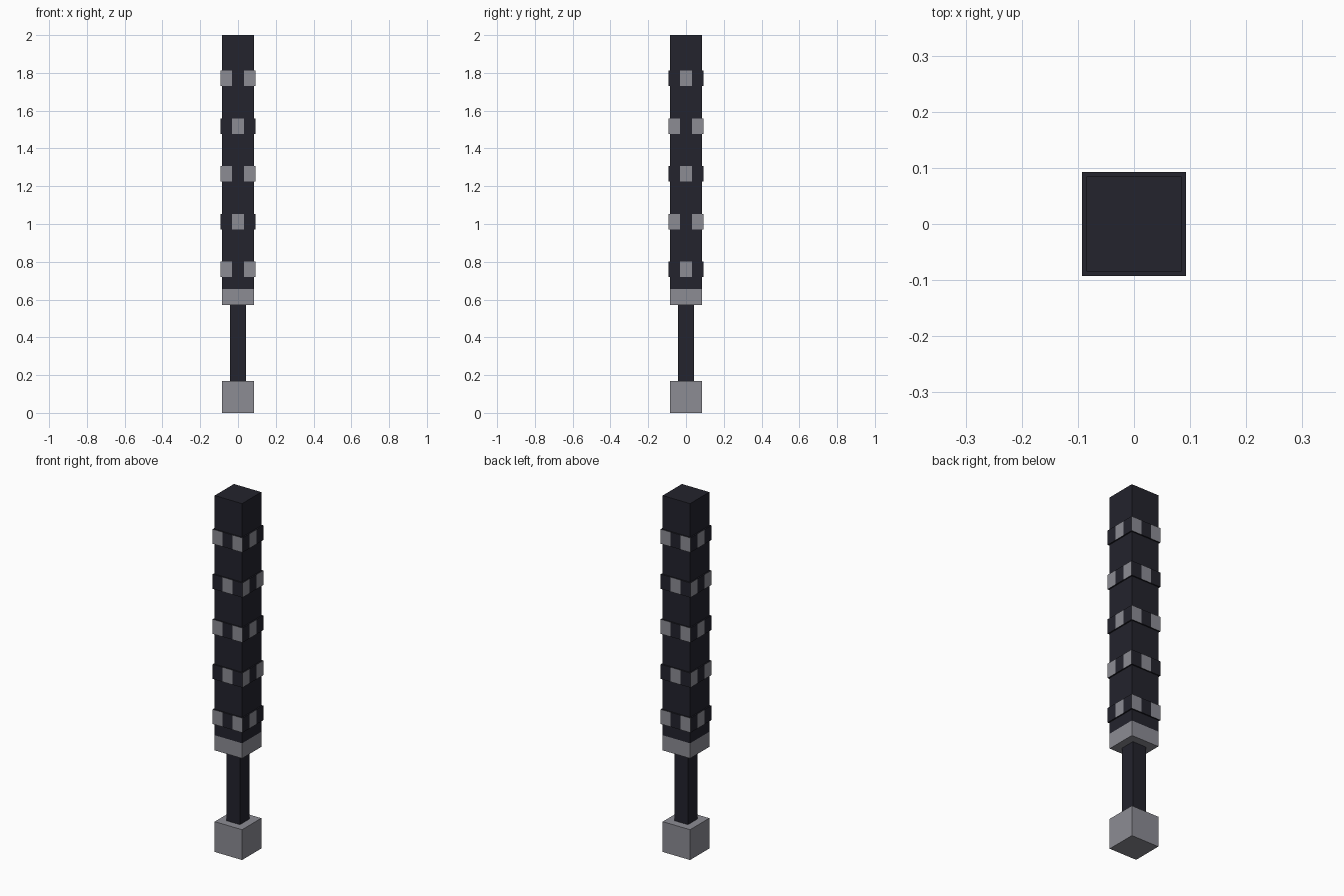
import bpy
import bmesh

if "Cube" in bpy.data.objects:
    bpy.data.objects.remove(bpy.data.objects["Cube"])


def material(name, color):
    m = bpy.data.materials.new(name)
    m.diffuse_color = (*color, 1)
    m.use_nodes = True
    m.node_tree.nodes["Principled BSDF"].inputs["Base Color"].default_value = m.diffuse_color
    return m


DARK = material("dark slate", (0.0168, 0.0168, 0.026))
GREY = material("metal grey", (0.262, 0.262, 0.296))


def block(name, half, z0, z1, mats, cuts=()):
    """Square block, optionally cut along x and y at the given offsets."""
    bm = bmesh.new()
    bmesh.ops.create_cube(bm, size=1)
    for v in bm.verts:
        v.co.x *= 2 * half
        v.co.y *= 2 * half
        v.co.z = z0 if v.co.z < 0 else z1
    for c in cuts:
        for axis in ((1, 0, 0), (0, 1, 0)):
            bmesh.ops.bisect_plane(bm, geom=bm.verts[:] + bm.edges[:] + bm.faces[:],
                                   plane_co=[a * c for a in axis], plane_no=axis)
    bm.normal_update()
    me = bpy.data.meshes.new(name)
    bm.to_mesh(me)
    bm.free()
    for m in mats:
        me.materials.append(m)
    ob = bpy.data.objects.new(name, me)
    bpy.context.collection.objects.link(ob)
    return ob


# Pommel, grip, collar and long square shaft
block("pommel", 0.085, 0, 0.17, [GREY])
block("grip", 0.0415, 0.17, 0.57, [DARK])
block("collar", 0.085, 0.57, 0.655, [GREY])
block("shaft", 0.085, 0.655, 2.0, [DARK])

# Raised bands with alternating grey and dark tiles
HALF = 0.0925
THIRD = HALF / 3
for i in range(5):
    z = 0.76 + i * 0.2528
    band = block(f"band_{i + 1}", HALF, z - 0.041, z + 0.041, [DARK, GREY], (-THIRD, THIRD))
    for f in band.data.polygons:
        if abs(f.normal.z) > 0.5:
            continue
        front_or_back = abs(f.normal.y) > 0.5
        along = f.center.x if front_or_back else f.center.y
        outer = abs(along) > THIRD
        # even bands: grey corners on front/back, grey middle on the sides
        f.material_index = int(outer == (front_or_back == (i % 2 == 0)))
